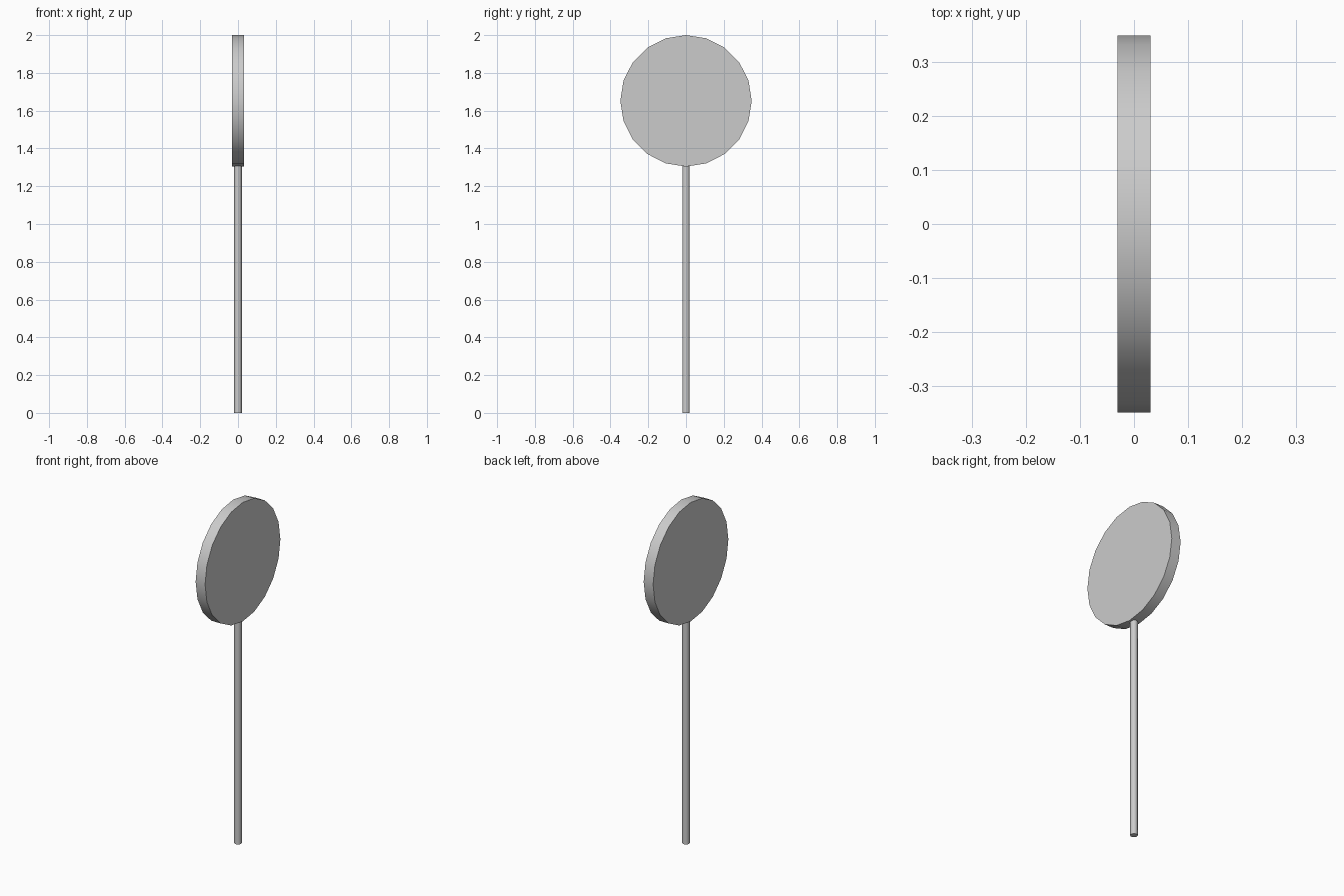
import bpy
from math import pi

if "Cube" in bpy.data.objects:
    bpy.data.objects.remove(bpy.data.objects["Cube"])


def cylinder(name, sides, radius, depth, location, rotation=(0, 0, 0)):
    bpy.ops.mesh.primitive_cylinder_add(vertices=sides, radius=radius, depth=depth,
                                        location=location, rotation=rotation)
    obj = bpy.context.object
    obj.name = obj.data.name = name
    bpy.ops.object.transform_apply(location=False, rotation=True, scale=True)
    # smooth around the rim, sharp at the caps
    bpy.ops.object.shade_smooth_by_angle(angle=pi / 4)
    return obj


DISC_R = 0.348
DISC_Z = 2.0 - DISC_R
POLE_TOP = DISC_Z - DISC_R + 0.01   # pole just sinks into the disc rim

# Upright post
cylinder("post", 10, 0.02, POLE_TOP, (0, 0, POLE_TOP / 2), (0, 0, pi / 2))

# Round sign plate, facing along x
cylinder("sign_disc", 20, DISC_R, 0.061, (0, 0, DISC_Z), (0, pi / 2, 0))
